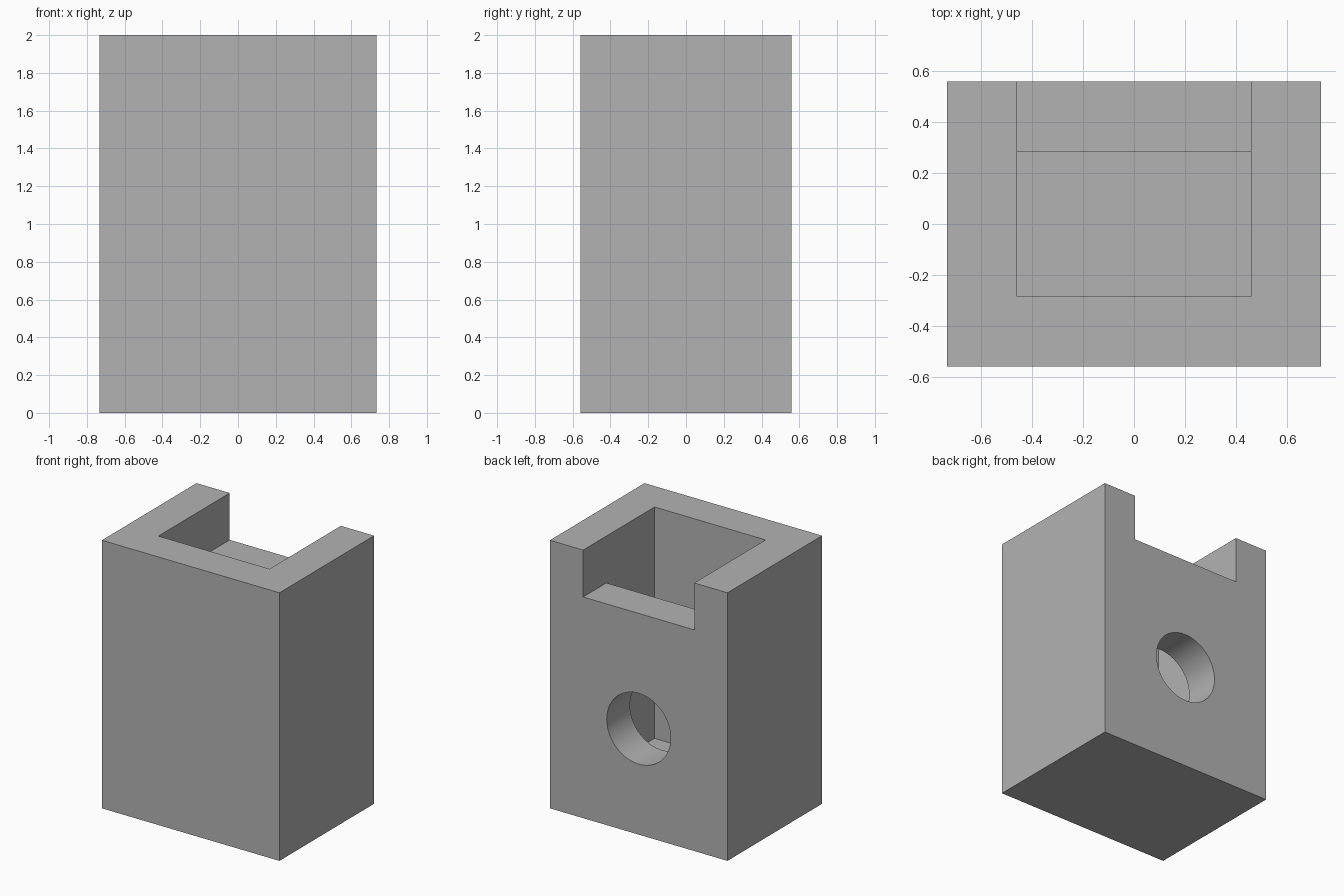
import bpy
import math

if "Cube" in bpy.data.objects:
    bpy.data.objects.remove(bpy.data.objects["Cube"], do_unlink=True)

WIDTH, DEPTH, HEIGHT = 1.465, 1.115, 2.0
WALL = 0.274
NOTCH_Z = 1.65
HOLE_Z, HOLE_R = 0.79, 0.264

grey = bpy.data.materials.new("plain grey")
grey.use_nodes = True
colour = (0.45, 0.45, 0.45, 1)
grey.diffuse_color = colour
grey.node_tree.nodes["Principled BSDF"].inputs["Base Color"].default_value = colour


def box(name, low, high):
    """Axis-aligned box between two corners."""
    centre = [(a + b) / 2 for a, b in zip(low, high)]
    bpy.ops.mesh.primitive_cube_add(size=1, location=centre)
    obj = bpy.context.object
    obj.name = name
    obj.scale = [b - a for a, b in zip(low, high)]
    bpy.ops.object.transform_apply(location=True, rotation=True, scale=True)
    obj.data.materials.append(grey)
    return obj


def cut(target, cutter):
    """Subtract the cutter and discard it."""
    cutter.hide_render = True
    mod = target.modifiers.new("cut", 'BOOLEAN')
    mod.operation = 'DIFFERENCE'
    mod.solver = 'EXACT'
    mod.object = cutter
    bpy.context.view_layer.objects.active = target
    bpy.ops.object.modifier_apply(modifier=mod.name)
    bpy.data.objects.remove(cutter, do_unlink=True)


hx, hy = WIDTH / 2, DEPTH / 2
ix, iy = hx - WALL, hy - WALL

# Solid block
housing = box("housing", (-hx, -hy, 0), (hx, hy, HEIGHT))

# Open-topped cavity
cut(housing, box("cavity_cutter", (-ix, -iy, WALL), (ix, iy, HEIGHT + 0.2)))

# Notch through the top of the back wall
cut(housing, box("notch_cutter", (-ix, 0, NOTCH_Z), (ix, hy + 0.2, HEIGHT + 0.2)))

# Round hole through the back wall
bpy.ops.mesh.primitive_cylinder_add(vertices=64, radius=HOLE_R, depth=WALL * 2,
                                    location=(0, hy - WALL / 2, HOLE_Z),
                                    rotation=(math.pi / 2, 0, 0))
hole = bpy.context.object
hole.name = "hole_cutter"
hole.data.materials.append(grey)
cut(housing, hole)

# Smooth bore, sharp box edges
bpy.ops.object.select_all(action='DESELECT')
housing.select_set(True)
bpy.context.view_layer.objects.active = housing
bpy.ops.object.shade_smooth_by_angle(angle=math.radians(30))
